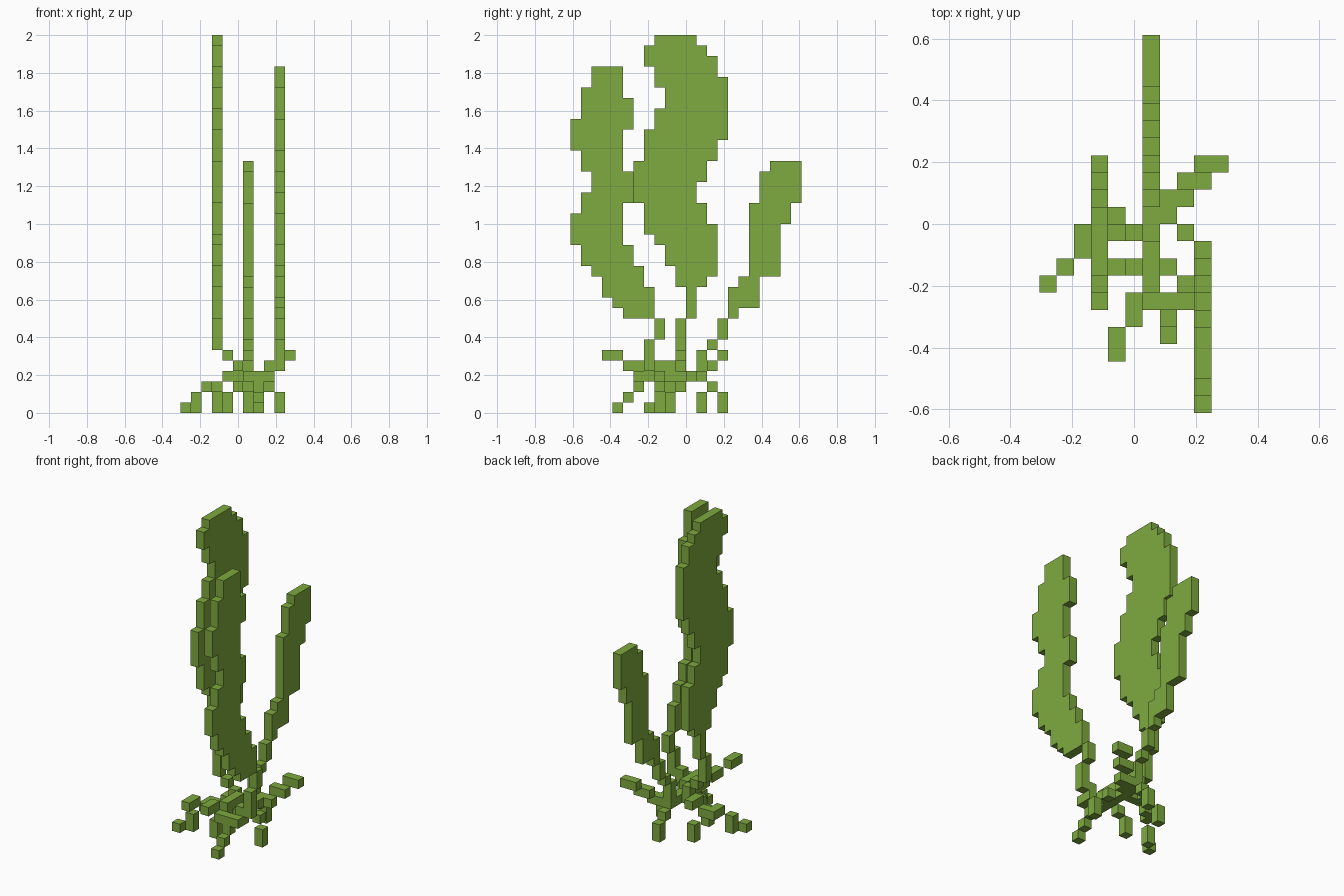
import bpy
import bmesh
from mathutils import Vector

cube = bpy.data.objects.get("Cube")
if cube:
    bpy.data.objects.remove(cube, do_unlink=True)

UNIT = 2 / 36                      # edge of one block
ORIGIN = Vector((-5.5, -11, 0))    # block-grid corner, in blocks

# One green for the whole plant
green = bpy.data.materials.new("leaf_green")
green.use_nodes = True
colour = (0.21, 0.40, 0.05, 1)
green.diffuse_color = colour
shader = next(n for n in green.node_tree.nodes if n.type == 'BSDF_PRINCIPLED')
shader.inputs["Base Color"].default_value = colour
shader.inputs["Roughness"].default_value = 0.9


def box(x, y, z, width=1, depth=1, height=1):
    """Set of grid cells that fill one box."""
    return {(i, j, k)
            for i in range(x, x + width)
            for j in range(y, y + depth)
            for k in range(z, z + height)}


def slab(x, rows, top):
    """One-block-thick blade; each row gives its base height, front and back."""
    cells = set()
    ends = [row[0] for row in rows[1:]] + [top]
    for (base, front, back), end in zip(rows, ends):
        cells |= box(x, front, base, 1, back - front, end - base)
    return cells


def build(name, cells):
    """Skin the cells with their exposed faces and merge flat areas."""
    bm = bmesh.new()
    for cell in sorted(cells):
        for axis in range(3):
            for side in (0, 1):
                neighbour = list(cell)
                neighbour[axis] += 2 * side - 1
                if tuple(neighbour) in cells:
                    continue
                u, v = (axis + 1) % 3, (axis + 2) % 3
                corners = []
                for du, dv in ((0, 0), (1, 0), (1, 1), (0, 1)):
                    p = Vector(cell)
                    p[axis] += side
                    p[u] += du
                    p[v] += dv
                    corners.append(bm.verts.new((p + ORIGIN) * UNIT))
                if not side:
                    corners.reverse()
                bm.faces.new(corners)
    bmesh.ops.remove_doubles(bm, verts=bm.verts[:], dist=UNIT / 100)
    bmesh.ops.dissolve_limit(bm, angle_limit=0.01, verts=bm.verts[:], edges=bm.edges[:])
    mesh = bpy.data.meshes.new(name)
    bm.to_mesh(mesh)
    bm.free()
    mesh.materials.append(green)
    obj = bpy.data.objects.new(name, mesh)
    bpy.context.collection.objects.link(obj)
    return obj


# Tall blade on the right, with its stem
tall_rows = [
    (9, 11, 12), (12, 10, 13), (13, 10, 14), (14, 9, 14), (16, 8, 14),
    (17, 7, 14), (18, 7, 13), (20, 6, 12), (22, 6, 13), (24, 7, 14),
    (26, 7, 15), (27, 8, 15), (29, 9, 15), (31, 8, 15), (32, 8, 14),
    (33, 7, 14), (34, 7, 13), (35, 8, 12),
]
build("tall_blade", slab(3, tall_rows, 36))
build("tall_stem", box(3, 10, 6, height=3) | box(4, 10, 5) | box(5, 10, 4))

# Front blade on the left, with its stem
front_rows = [
    (9, 5, 8), (10, 4, 8), (11, 3, 8), (12, 3, 7), (13, 2, 7), (14, 1, 6),
    (16, 0, 5), (19, 1, 5), (20, 1, 6), (21, 2, 6), (23, 1, 5), (25, 0, 5),
    (27, 0, 6), (28, 1, 6), (30, 1, 5), (31, 2, 5),
]
build("front_blade", slab(9, front_rows, 33))
build("front_stem", box(9, 8, 7, height=2) | box(9, 7, 4, height=3)
      | box(8, 7, 3, height=2) | box(7, 6, 3, width=2))

# Back blade in the middle, with its stem
back_rows = [
    (9, 15, 16), (10, 15, 18), (12, 16, 18), (13, 17, 20),
    (18, 17, 21), (20, 18, 22), (23, 19, 22),
]
build("back_blade", slab(6, back_rows, 24))
build("back_stem", box(6, 14, 7, height=2) | box(6, 13, 6) | box(6, 12, 4, height=2))

# Crown where the stems and roots meet
build("crown", box(6, 6, 3, depth=7) | box(6, 7, 4, depth=3)
      | box(4, 10, 3, width=2) | box(7, 8, 3))

# Raised runners
build("back_left_runner", box(7, 11, 3) | box(7, 12, 3, width=2)
      | box(8, 13, 4, width=2) | box(9, 14, 5, width=2))
build("front_runner", box(5, 5, 4, depth=2) | box(4, 3, 5, depth=2))

# Roots stepping down to the ground
build("right_root", box(3, 10, 2) | box(2, 9, 2, depth=2)
      | box(1, 8, 0, height=2) | box(0, 7, 0))
build("front_root", box(7, 6, 2) | box(7, 5, 1) | box(7, 4, 0))
build("front_right_root", box(5, 8, 2) | box(4, 8, 0, height=2))
build("left_root", box(8, 10, 2) | box(9, 9, 0, height=2))
build("back_root", box(6, 13, 2) | box(6, 14, 0, height=2))
build("back_right_root", box(4, 11, 3) | box(3, 12, 0, height=2))
